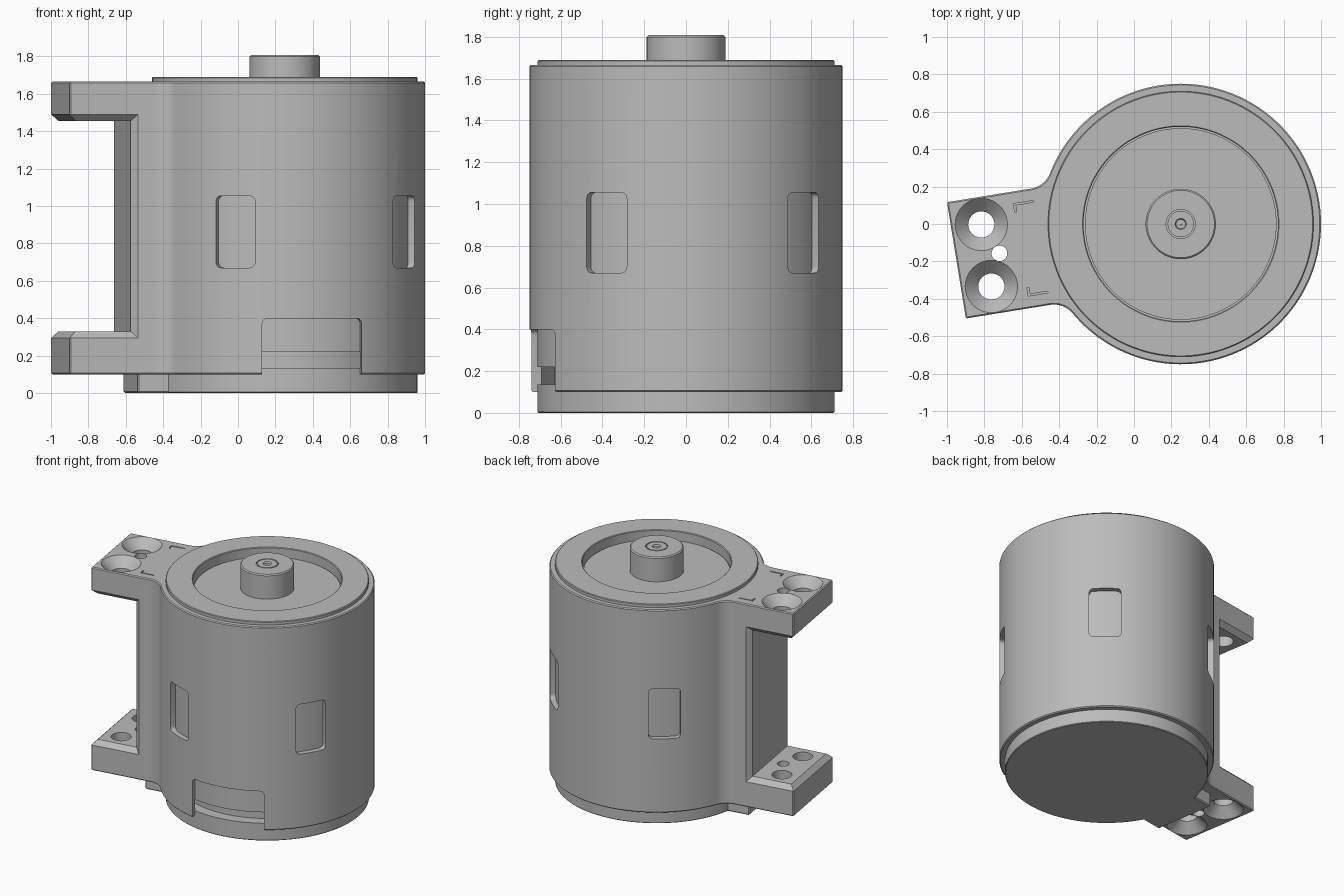
import bpy, bmesh
from math import sin, cos, pi, atan2, sqrt, radians
from mathutils import Vector

cube = bpy.data.objects.get("Cube")
if cube:
    bpy.data.objects.remove(cube, do_unlink=True)

grey = bpy.data.materials.new("plain grey")
grey.use_nodes = True
colour = (0.5, 0.5, 0.5, 1)
grey.diffuse_color = colour
grey.node_tree.nodes["Principled BSDF"].inputs["Base Color"].default_value = colour

# Everything is built about the motor axis, with the bracket arm along local +x
AXIS = Vector((0.25, 0, 0))
TURN = radians(189.2)
R, HALF, END = 0.75, 0.315, 1.215      # shell radius, arm half width, arm reach
LOW, HIGH = 0.10, 1.665                # shell bottom and top


def loft(name, rings):
    """Skin a stack of equal-sized rings and cap both ends."""
    bm = bmesh.new()
    loops = [[bm.verts.new(p) for p in ring] for ring in rings]
    n = len(loops[0])
    for a, b in zip(loops, loops[1:]):
        for i in range(n):
            j = (i + 1) % n
            bm.faces.new((a[i], a[j], b[j], b[i]))
    bm.faces.new(loops[0][::-1])
    bm.faces.new(loops[-1])
    bmesh.ops.recalc_face_normals(bm, faces=bm.faces)
    mesh = bpy.data.meshes.new(name)
    bm.to_mesh(mesh)
    bm.free()
    mesh.materials.append(grey)
    ob = bpy.data.objects.new(name, mesh)
    bpy.context.collection.objects.link(ob)
    ob.location = AXIS
    ob.rotation_euler.z = TURN
    return ob


def lathe(name, profile, x=0, y=0, n=96):
    return loft(name, [[(x + r * cos(2 * pi * i / n), y + r * sin(2 * pi * i / n), z)
                        for i in range(n)] for r, z in profile])


def prism(name, outline, z0, z1):
    return loft(name, [[(x, y, z) for x, y in outline] for z in (z0, z1)])


def box(name, x0, x1, y0, y1, z0, z1):
    return prism(name, [(x0, y0), (x1, y0), (x1, y1), (x0, y1)], z0, z1)


def radial_window(name, angle, half, z0, z1, r0, r1, corner=0.03):
    """Rounded rectangle pushed outward along a radius."""
    out = Vector((cos(angle), sin(angle), 0))
    side = Vector((-sin(angle), cos(angle), 0))
    flat = []
    for k, (sx, z) in enumerate(((1, z1), (-1, z1), (-1, z0), (1, z0))):
        cx = sx * (half - corner)
        cz = z - corner if z == z1 else z + corner
        for s in range(6):
            a = (k + s / 5) * pi / 2
            flat.append((cx + corner * cos(a), cz + corner * sin(a)))
    return loft(name, [[out * r + side * x + Vector((0, 0, z)) for x, z in flat]
                       for r in (r0, r1)])


def apply(ob, mod):
    bpy.context.view_layer.objects.active = ob
    bpy.ops.object.modifier_apply(modifier=mod.name)


def cut(ob, cutter):
    mod = ob.modifiers.new("cut", "BOOLEAN")
    mod.operation = "DIFFERENCE"
    mod.solver = "EXACT"
    mod.object = cutter
    cutter.hide_render = True
    apply(ob, mod)
    bpy.data.objects.remove(cutter, do_unlink=True)


def smooth(ob):
    bpy.ops.object.select_all(action="DESELECT")
    ob.select_set(True)
    bpy.context.view_layer.objects.active = ob
    bpy.ops.object.shade_smooth_by_angle(angle=radians(30))


# Housing outline: round shell blended into the arm by fillets
fil = 0.13
fy = HALF + fil
fx = sqrt((R + fil) ** 2 - fy ** 2)
a0 = atan2(fy, fx)
half = [(END, HALF)]
for i in range(9):
    a = 1.5 * pi + (a0 - pi / 2) * i / 8
    half.append((fx + fil * cos(a), fy + fil * sin(a)))
for i in range(1, 49):
    a = a0 + (pi - a0) * i / 48
    half.append((R * cos(a), R * sin(a)))
outline = half + [(x, -y) for x, y in half[-2::-1]]
housing = prism("housing", outline, LOW, HIGH)
bev = housing.modifiers.new("edge", "BEVEL")
bev.width = 0.007
bev.segments = 1
bev.limit_method = "ANGLE"
bev.angle_limit = radians(60)
apply(housing, bev)

# Gap between the two arms, flared to chamfer its rim
z0, z1, wall = 0.33, 1.455, 0.88
rings = []
for v, d in ((-0.355, 0.075), (-0.28, 0), (0.28, 0), (0.355, 0.075)):
    u = END - 0.035 + d
    section = [(wall - d, z0 - d), (u, z0 - d), (1.3, z0 - 0.12),
               (1.3, z1 + 0.12), (u, z1 + d), (wall - d, z1 + d)]
    rings.append([(x, v, z) for x, z in section])
cut(housing, loft("arm_gap", rings))

# Bore for the motor
cut(housing, lathe("bore", [(0.704, -0.2), (0.704, 2)]))

# Countersunk screw holes and the small centre hole through both arms
for side in (-1, 1):
    cut(housing, lathe("screw_hole", [(0.19, 0.05), (0.07, 0.17), (0.07, 1.595), (0.19, 1.715)],
                       1.053, 0.168 * side, 40))
cut(housing, lathe("pin_hole", [(0.042, 0), (0.042, 2)], 0.982, 0, 24))

# Four side windows and the bottom notch
for deg in (60, 140, 220, 300):
    cut(housing, radial_window("window", radians(deg), 0.112, 0.67, 1.055, 0.55, 0.9))
cut(housing, radial_window("notch", radians(92.8), 0.272, -0.1, 0.4, 0.5, 0.95))

# Fine hooked slots in the top of the arm
for s in (-1, 1):
    for x0, x1, y0, y1 in ((0.76, 0.865, 0.241, 0.25), (0.856, 0.866, 0.205, 0.249)):
        cut(housing, box("slot", x0, x1, min(s * y0, s * y1), max(s * y0, s * y1), 1.64, 1.7))
smooth(housing)

# Motor body with rim, recessed face and hub in one turned profile
motor = lathe("motor", [
    (0.001, 0), (0.705, 0), (0.71, 0.005), (0.71, 0.135), (0.63, 0.135), (0.63, 0.22),
    (0.71, 0.22), (0.71, 1.685), (0.705, 1.69), (0.525, 1.69), (0.52, 1.685),
    (0.52, 1.61), (0.512, 1.61), (0.512, 1.62), (0.188, 1.62), (0.188, 1.8),
    (0.18, 1.808), (0.078, 1.808), (0.078, 1.795), (0.07, 1.795), (0.07, 1.808),
    (0.03, 1.808), (0.025, 1.795), (0.012, 1.795), (0.001, 1.802)])
smooth(motor)

# Cable block that peeks out below the lower arm
block = box("cable_block", 0.6, 0.835, -0.24, 0.24, 0, 0.12)
bev = block.modifiers.new("edge", "BEVEL")
bev.width = 0.008
bev.segments = 1
apply(block, bev)
smooth(block)
